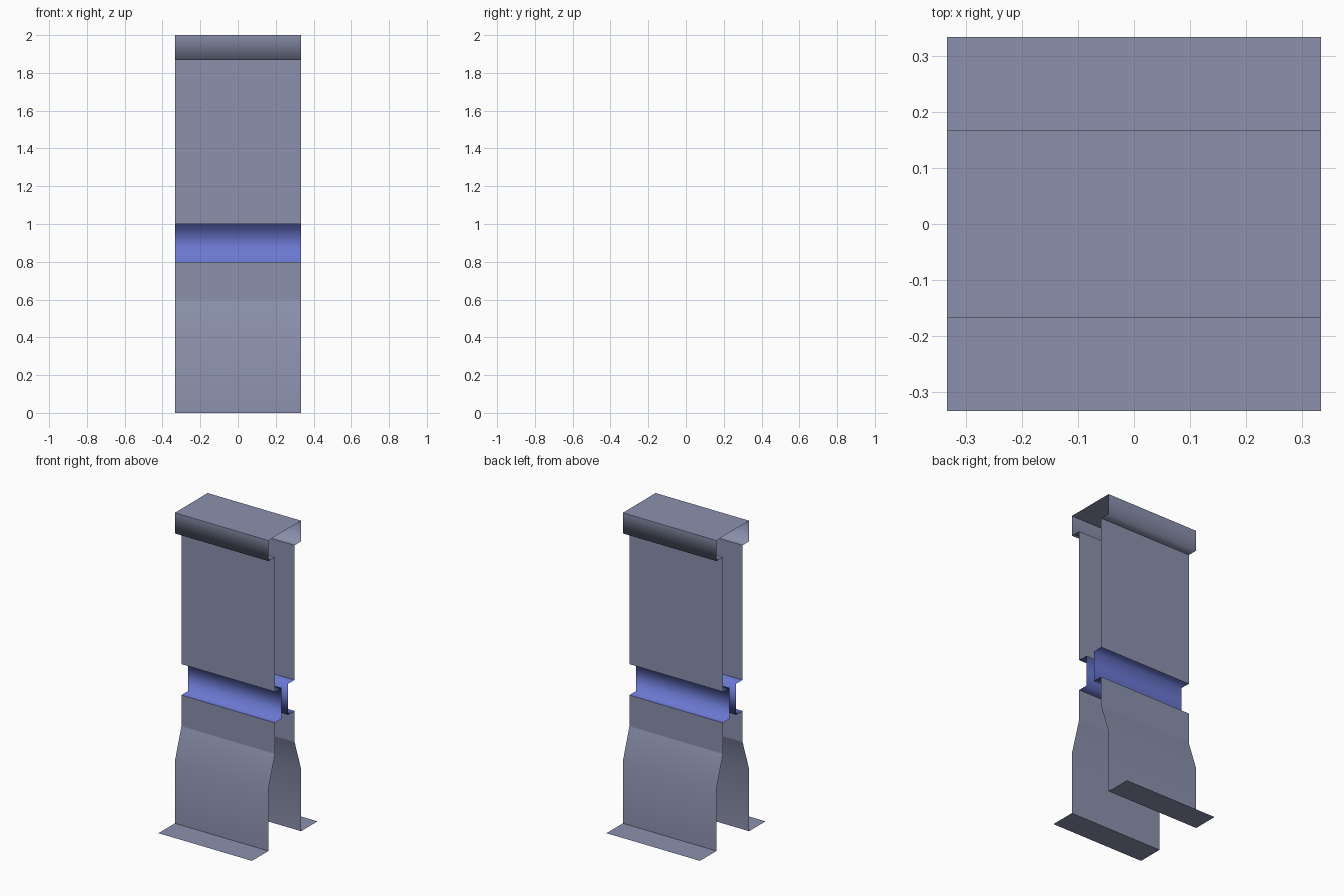
import bpy, bmesh

if "Cube" in bpy.data.objects:
    bpy.data.objects.remove(bpy.data.objects["Cube"])

HALF_WIDTH = 1 / 3
OUT, MID, IN = 1 / 6, 0.1, 1 / 30   # distances of the sheet from the centre plane


def material(name, rgb):
    m = bpy.data.materials.new(name)
    m.diffuse_color = (*rgb, 1)
    m.use_nodes = True
    m.node_tree.nodes["Principled BSDF"].inputs["Base Color"].default_value = m.diffuse_color
    return m


grey = material("blue_grey", (0.26, 0.285, 0.42))
blue = material("bright_blue", (0.147, 0.19, 0.64))


def sheet(name, profile, mat, smooth=()):
    """Extrude a (y, z) profile, listed top to bottom, across x; mirror front to back.
    Creases are sharp except at the profile points listed in smooth."""
    bm = bmesh.new()
    rows = [[bm.verts.new((x, y, z)) for x in (-HALF_WIDTH, HALF_WIDTH)]
            for y, z in profile]
    for a, b in zip(rows, rows[1:]):
        bm.faces.new((a[0], b[0], b[1], a[1])).smooth = True
    for i, row in enumerate(rows):
        bm.edges.get(row).smooth = i in smooth
    me = bpy.data.meshes.new(name)
    bm.to_mesh(me)
    bm.free()
    me.materials.append(mat)
    ob = bpy.data.objects.new(name, me)
    bpy.context.collection.objects.link(ob)
    mirror = ob.modifiers.new("front_and_back", 'MIRROR')
    mirror.use_axis = (False, True, False)


# folded cap with a lip returning to the walls
sheet("cap", [(0, 2), (-OUT, 2), (-OUT, 1.867), (-MID, 1.867)], grey, smooth=(0, 2))
# flat upper walls
sheet("upper_wall", [(-MID, 1.867), (-MID, 1)], grey)
# recessed coloured band
sheet("recessed_band", [(-MID, 1), (-IN, 1), (-IN, 0.8), (-MID, 0.8)], blue, smooth=(1, 2))
# collar under the band
sheet("collar", [(-MID, 0.8), (-MID, 0.6)], grey)
# flared lower walls
sheet("flared_base", [(-MID, 0.6), (-OUT, 0.4), (-OUT, 0)], grey, smooth=(1,))
# flat feet
sheet("foot_flange", [(-OUT, 0), (-1 / 3, 0)], grey)
